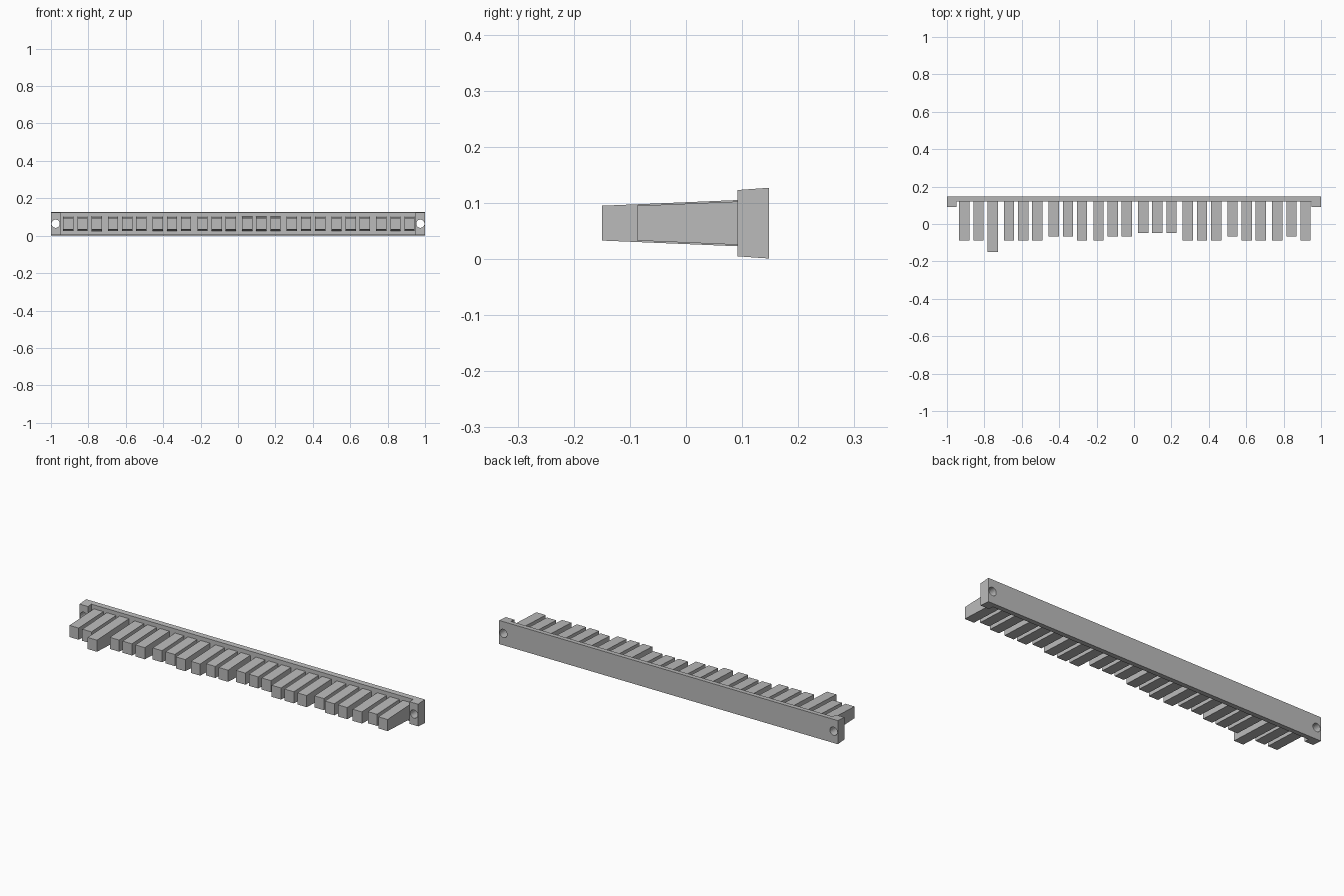
import bpy
import bmesh
import math

cube = bpy.data.objects.get("Cube")
if cube:
    bpy.data.objects.remove(cube, do_unlink=True)

MID_Z = 0.064
BACK_Y, BAR_Y, LUG_Y = 0.148, 0.12, 0.0915

grey = bpy.data.materials.new("plain grey")
grey.use_nodes = True
grey.diffuse_color = (0.5, 0.5, 0.5, 1)
grey.node_tree.nodes["Principled BSDF"].inputs["Base Color"].default_value = grey.diffuse_color


def drafted_prism(name, outline, half_height):
    """Plan outline (x, y) made solid; half_height(y) gives the draft."""
    bm = bmesh.new()
    layers = [[bm.verts.new((x, y, MID_Z + side * half_height(y))) for x, y in outline]
              for side in (-1, 1)]
    bm.faces.new(layers[0])
    bm.faces.new(layers[1])
    for i in range(len(outline)):
        j = (i + 1) % len(outline)
        bm.faces.new((layers[0][i], layers[0][j], layers[1][j], layers[1][i]))
    bmesh.ops.recalc_face_normals(bm, faces=bm.faces)
    mesh = bpy.data.meshes.new(name)
    bm.to_mesh(mesh)
    bm.free()
    mesh.materials.append(grey)
    obj = bpy.data.objects.new(name, mesh)
    bpy.context.collection.objects.link(obj)
    return obj


# Mounting bar with a thicker lug at each end
half_plan = [(1, BACK_Y), (1, LUG_Y), (0.95, LUG_Y), (0.95, BAR_Y)]
plan = half_plan + [(-x, y) for x, y in reversed(half_plan)]
bar = drafted_prism("mounting_bar", plan, lambda y: 0.063 - 0.07 * (BACK_Y - y))

# Screw holes through the lugs
for side, label in ((1, "left"), (-1, "right")):
    bpy.ops.mesh.primitive_cylinder_add(
        vertices=24, radius=0.022, depth=0.2,
        location=(side * 0.975, BAR_Y, MID_Z), rotation=(math.pi / 2, 0, 0))
    cutter = bpy.context.object
    cutter.name = label + "_hole_cutter"
    cutter.data.materials.append(grey)
    cutter.hide_render = True
    cut = bar.modifiers.new(label + "_hole", "BOOLEAN")
    cut.operation = "DIFFERENCE"
    cut.solver = "EXACT"
    cut.object = cutter
    bpy.context.view_layer.objects.active = bar
    bpy.ops.object.modifier_apply(modifier=cut.name)
    bpy.data.objects.remove(cutter, do_unlink=True)

# Teeth in groups of three: X extra long, L long, M medium, S short
TIP_Y = {"X": -0.15, "L": -0.0875, "M": -0.068, "S": -0.047}
groups = "LLX LLL MML LMM SSS LLL MLL LML".split()
for g, group in enumerate(groups):
    for t, size in enumerate(group):
        x = -0.907 + g * 0.239 + t * 0.0757
        tip = TIP_Y[size]
        root = BAR_Y + 0.004
        drafted_prism(
            f"tooth_{g * 3 + t + 1}",
            [(x - 0.0275, tip), (x + 0.0275, tip), (x + 0.0275, root), (x - 0.0275, root)],
            lambda y: 0.031 + 0.042 * (y - tip))
